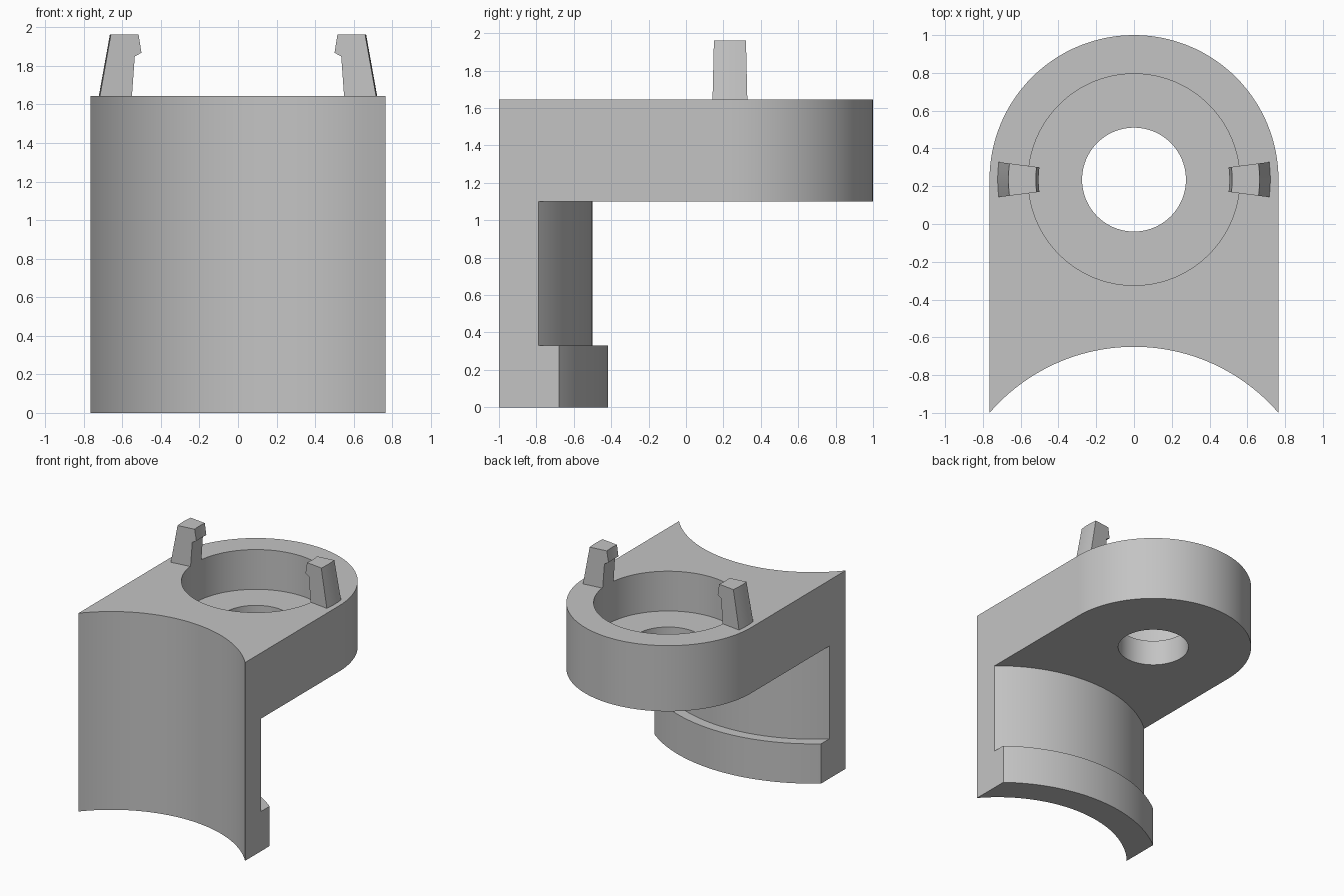
import bpy
import bmesh
from math import sin, cos, pi, asin, radians

cube = bpy.data.objects.get("Cube")
if cube:
    bpy.data.objects.remove(cube, do_unlink=True)

HALF = 0.765          # half width of the bracket
RING_Y = 0.235        # centre of the round seat
ARC_Y = -1.661        # centre of the curved mounting face
TOP, SHELF = 1.645, 1.10

grey = bpy.data.materials.new("plain grey")
grey.use_nodes = True
grey.diffuse_color = (0.55, 0.55, 0.55, 1)
grey.node_tree.nodes["Principled BSDF"].inputs["Base Color"].default_value = (0.55, 0.55, 0.55, 1)


def arc(radius, cy, start, end, steps):
    return [(radius * cos(start + (end - start) * i / steps),
             cy + radius * sin(start + (end - start) * i / steps)) for i in range(steps + 1)]


def finish(name, bm):
    bmesh.ops.recalc_face_normals(bm, faces=bm.faces)
    mesh = bpy.data.meshes.new(name)
    bm.to_mesh(mesh)
    bm.free()
    mesh.materials.append(grey)
    obj = bpy.data.objects.new(name, mesh)
    bpy.context.collection.objects.link(obj)
    return obj


def prism(name, outline, low, high):
    bm = bmesh.new()
    face = bm.faces.new([bm.verts.new((x, y, low)) for x, y in outline])
    grown = bmesh.ops.extrude_face_region(bm, geom=[face])["geom"]
    bmesh.ops.translate(bm, vec=(0, 0, high - low),
                        verts=[v for v in grown if isinstance(v, bmesh.types.BMVert)])
    return finish(name, bm)


def disc(name, radius, cy, low, high, steps=96):
    return prism(name, arc(radius, cy, 0, 2 * pi, steps)[:-1], low, high)


def behind_arc(name, radius, low, high):
    # everything behind a cylinder around the mounting axis
    swing = asin(0.9 / radius)
    curve = arc(radius, ARC_Y, pi / 2 - swing, pi / 2 + swing, 48)
    return prism(name, curve + [(-0.9, 1.3), (0.9, 1.3)], low, high)


def select_only(obj):
    bpy.ops.object.select_all(action='DESELECT')
    obj.select_set(True)
    bpy.context.view_layer.objects.active = obj


def cut(target, cutter):
    cutter.hide_render = True
    mod = target.modifiers.new("cut", 'BOOLEAN')
    mod.operation = 'DIFFERENCE'
    mod.solver = 'EXACT'
    mod.object = cutter
    select_only(target)
    bpy.ops.object.modifier_apply(modifier=mod.name)
    bpy.data.objects.remove(cutter, do_unlink=True)


# Bracket body: round-backed block, hollowed below the shelf
outline = arc(HALF, RING_Y, 0, pi, 64) + [(-HALF, -1.1), (HALF, -1.1)]
body = prism("bracket_body", outline, 0, TOP)
cut(body, behind_arc("lip_cutter", 1.245, -0.1, 1.0))
cut(body, behind_arc("plate_cutter", 1.161, 0.33, SHELF))
cut(body, disc("mounting_face_cutter", 1.011, ARC_Y, -0.1, 2, 160))
cut(body, disc("seat_cutter", 0.56, RING_Y, 1.315, 2))
cut(body, disc("hole_cutter", 0.275, RING_Y, 1, 2))

# Snap clips: hooked profile swept a short way around the seat
PROFILE = [(0.555, TOP), (0.722, TOP), (0.665, 1.962), (0.52, 1.962),
           (0.505, 1.868), (0.54, 1.85)]


def clip(name, middle):
    bm = bmesh.new()
    rings = []
    for i in range(5):
        a = middle + radians(-7.4 + 3.7 * i)
        rings.append([bm.verts.new((r * cos(a), RING_Y + r * sin(a), z)) for r, z in PROFILE])
    count = len(PROFILE)
    for one, two in zip(rings, rings[1:]):
        for j in range(count):
            k = (j + 1) % count
            bm.faces.new((one[j], one[k], two[k], two[j]))
    bm.faces.new(rings[0])
    bm.faces.new(rings[-1])
    return finish(name, bm)


parts = [body, clip("clip_left", 0), clip("clip_right", pi)]
for part in parts:
    select_only(part)
    bpy.ops.object.shade_smooth_by_angle(angle=radians(20))
